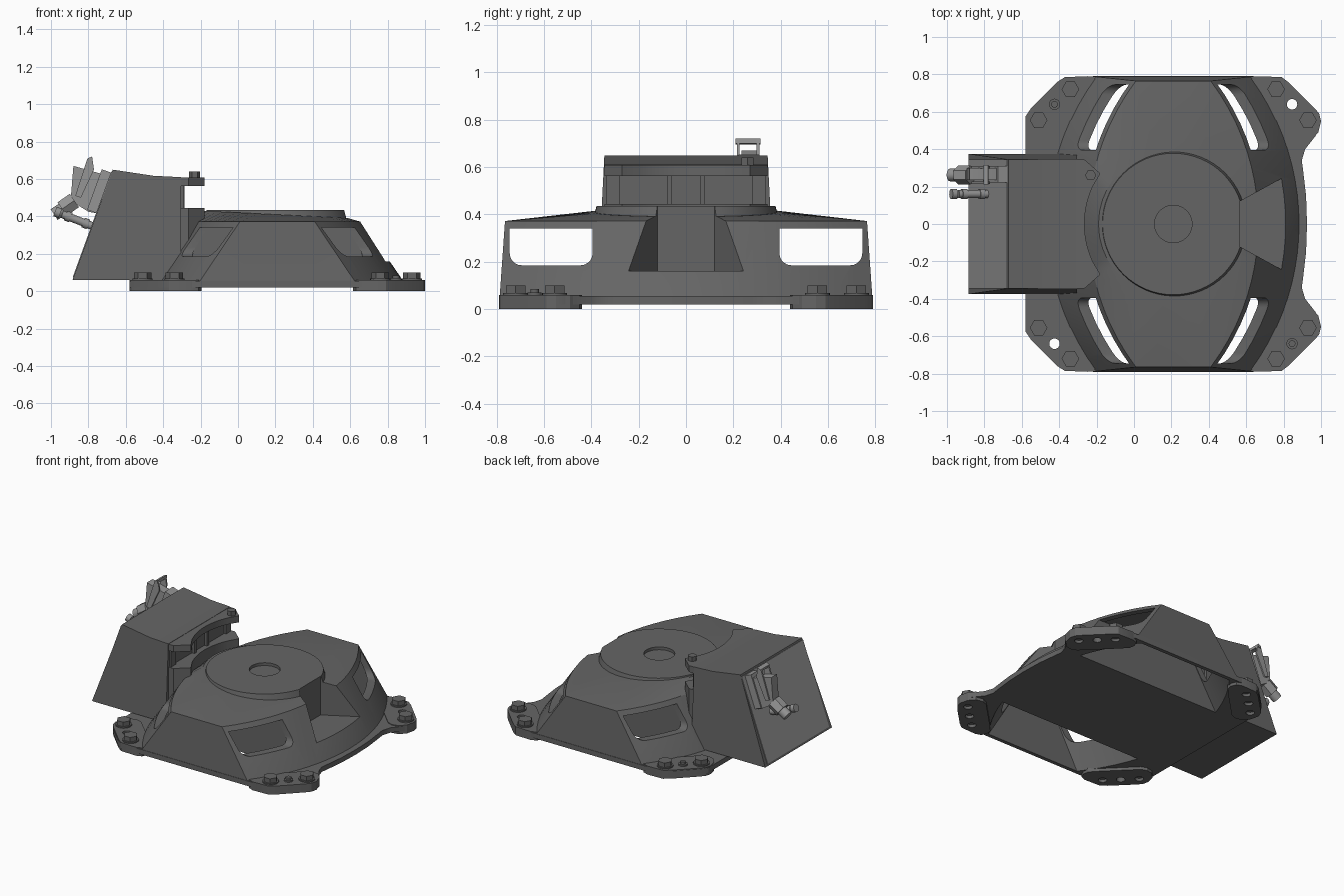
import bpy, bmesh, math
from mathutils import Vector

if "Cube" in bpy.data.objects:
    bpy.data.objects.remove(bpy.data.objects["Cube"])

CX = 0.21          # centre of the housing in x
N = 20             # segments per curved side


def material(name, v):
    m = bpy.data.materials.new(name)
    m.diffuse_color = (v, v, v, 1)
    m.use_nodes = True
    m.node_tree.nodes["Principled BSDF"].inputs["Base Color"].default_value = m.diffuse_color
    return m


DARK, LIGHT = material("dark_grey", 0.13), material("light_grey", 0.3)


def loft(name, loops, mat=DARK):
    """Skin equal-length loops of points and cap both ends."""
    bm = bmesh.new()
    rings = [[bm.verts.new(p) for p in l] for l in loops]
    for a, b in zip(rings, rings[1:]):
        for i in range(len(a)):
            j = (i + 1) % len(a)
            bm.faces.new((a[i], a[j], b[j], b[i]))
    bm.faces.new(rings[0][::-1])
    bm.faces.new(rings[-1])
    bmesh.ops.recalc_face_normals(bm, faces=bm.faces)
    me = bpy.data.meshes.new(name)
    bm.to_mesh(me)
    bm.free()
    me.materials.append(mat)
    ob = bpy.data.objects.new(name, me)
    bpy.context.collection.objects.link(ob)
    return ob


def prism(name, pts, z0, z1, mat=DARK):
    return loft(name, [[(x, y, z) for x, y in pts] for z in (z0, z1)], mat)


def slab(name, pts, y0, y1, mat=DARK):
    return loft(name, [[(x, y, z) for x, z in pts] for y in (y0, y1)], mat)


def rod(name, a, b, r, n=24, mat=DARK, r2=None):
    a, b = Vector(a), Vector(b)
    q = (b - a).to_track_quat('Z', 'Y')
    ring = lambda c, rad: [c + q @ Vector((rad * math.cos(t * math.tau / n),
                                           rad * math.sin(t * math.tau / n), 0)) for t in range(n)]
    return loft(name, [ring(a, r), ring(b, r2 or r)], mat)


def cut(ob, cutters, keep=False):
    """Subtract the cutters, then delete them unless they are needed again."""
    bpy.context.view_layer.objects.active = ob
    for c in cutters:
        m = ob.modifiers.new("cut", 'BOOLEAN')
        m.operation, m.solver, m.object = 'DIFFERENCE', 'EXACT', c
        bpy.ops.object.modifier_apply(modifier=m.name)
        if not keep:
            bpy.data.objects.remove(c)


def lens(hx, corner, hy):
    """Outline with two bulged sides (x) and two flat sides (y)."""
    sag = hx - corner
    R = (hy * hy + sag * sag) / (2 * sag)
    side = []
    for i in range(N + 1):
        y = -hy + 2 * hy * i / N
        side.append((hx - R + math.sqrt(R * R - y * y), y))
    half = side + [(corner * t, hy) for t in (0.5, 0, -0.5)]
    return [(CX + x, y) for x, y in half] + [(CX - x, -y) for x, y in half]


def at(pts, z):
    return [(x, y, z) for x, y in pts]


# housing with the shallow cone on top
top = lens(0.455, 0.20, 0.765)
crown = []
for x, y in top:
    a = math.atan2(y, x - CX)
    px = CX + 0.40 * math.cos(a)
    crown.append((px, 0.40 * math.sin(a), 0.41 - 0.05 * (px - CX)))
housing = loft("housing", [at(lens(0.69, 0.43, 0.79), 0.02), at(lens(0.67, 0.41, 0.787), 0.06),
                           at(top, 0.372), crown])
# two channels open below, either side of the solid centre
cavity = loft("cavity_cutter", [at(lens(0.655, 0.395, 0.765), -0.02), at(lens(0.435, 0.18, 0.75), 0.345)])
cut(cavity, [prism("centre_block", [(-1, -0.39), (2, -0.39), (2, 0.39), (-1, 0.39)], -0.5, 1)])
cut(housing, [cavity], keep=True)


def pocket_shape(name):
    return prism(name, [(0.565, -0.12), (0.81, -0.255), (1.1, -0.41),
                        (1.1, 0.41), (0.81, 0.255), (0.565, 0.12)], 0.16, 0.6)


# base flange
edge = [(0.925, 0), (0.92, 0.15), (0.905, 0.28), (0.897, 0.34), (0.915, 0.40), (0.97, 0.47), (0.99, 0.51),
        (1.0, 0.55), (0.99, 0.59), (0.965, 0.62), (0.83, 0.755), (0.79, 0.785), (0.62, 0.79),
        (-0.2, 0.79), (-0.37, 0.785), (-0.41, 0.76), (-0.55, 0.62), (-0.58, 0.575)]
flange = prism("base_flange", edge + [(x, -y) for x, y in edge[:0:-1]], 0.02, 0.055)
cut(flange, [cavity])

# pocket and side windows
cut(housing, [pocket_shape("pocket_cutter")])
for s in (1, -1):
    pts = [(0.395, 0.34), (0.745, 0.34)]
    for cy, a0 in ((0.695, 0), (0.445, -90)):
        for k in range(6):
            a = math.radians(a0 - 18 * k)
            pts.append((cy + 0.05 * math.cos(a), 0.235 + 0.05 * math.sin(a)))
    cut(housing, [loft("window_cutter", [[(x, s * y, z) for y, z in pts] for x in (-0.8, 1.2)])])

# top disc with centre recess
disc = rod("top_disc", (CX, 0, 0.375), (CX, 0, 0.435), 0.395, 64, r2=0.378)
cut(disc, [rod("recess_cutter", (CX, 0, 0.415), (CX, 0, 0.5), 0.1, 40), pocket_shape("disc_pocket_cutter")])

# feet, bolts, dowel screws and open holes
PAD = [(0.42, 0.775), (0.46, 0.79), (0.58, 0.785), (0.62, 0.755), (0.755, 0.62), (0.78, 0.59), (0.79, 0.55),
       (0.775, 0.49), (0.74, 0.45), (0.69, 0.44), (0.65, 0.455), (0.45, 0.655), (0.41, 0.70), (0.405, 0.74)]
for sx in (1, -1):
    for sy in (1, -1):
        P = lambda x, y: (CX + sx * x, sy * y)
        foot = prism("foot", [P(*p) for p in PAD], 0, 0.06)
        for x, y in ((0.55, 0.72), (0.72, 0.555)):
            bx, by = P(x, y)
            rod("bolt_washer", (bx, by, 0.055), (bx, by, 0.068), 0.053)
            rod("bolt_head", (bx, by, 0.065), (bx, by, 0.1), 0.047, 6)
            cut(foot, [rod("bolt_hole_cutter", (bx, by, -0.02), (bx, by, 0.02), 0.028)])
        hx, hy = P(0.635, 0.64)
        if sx == sy:
            hole = rod("hole_cutter", (hx, hy, -0.1), (hx, hy, 0.2), 0.028)
            cut(foot, [hole], keep=True)
            cut(flange, [hole])
        else:
            rod("dowel_screw", (hx, hy, 0.05), (hx, hy, 0.07), 0.03)
            rod("dowel_tip", (hx, hy, 0.07), (hx, hy, 0.085), 0.018)
            cut(foot, [rod("dowel_hole_cutter", (hx, hy, -0.02), (hx, hy, 0.02), 0.028)])

# connection box at the back, narrowing slightly upwards
BOX = [(-0.885, 0.06), (-0.67, 0.65), (-0.45, 0.617), (-0.305, 0.61), (-0.305, 0.06)]
loft("connection_box", [[(x, s * (0.375 - 0.03 * (z - 0.06) / 0.59), z) for x, z in BOX] for s in (-1, 1)])
d, n = Vector((0.342, 0.940)), Vector((-0.940, 0.342))
F = lambda s, o: tuple(Vector((-0.885, 0.06)) + d * s + n * o)
slab("rear_panel", [F(0.015, -0.01), F(0.615, -0.01), F(0.615, 0.004), F(0.015, 0.004)], -0.345, 0.345, LIGHT)

# upper clamp plate and lower ledge, both hugging the disc
arc = [(CX - math.sqrt(0.475 ** 2 - y * y), y) for y in [0.2 - 0.04 * i for i in range(11)]]
clamp = [(-0.33, 0.345), (-0.265, 0.345), (-0.18, 0.27)] + arc + [(-0.18, -0.27), (-0.265, -0.345), (-0.33, -0.345)]
prism("clamp_plate", clamp, 0.562, 0.608)
prism("lower_ledge", clamp, 0.06, 0.445)
for s in (1, -1):
    prism("clamp_rib", [(-0.31, s * 0.06), (-0.285, s * 0.06), (-0.285, s * 0.08), (-0.31, s * 0.08)], 0.44, 0.57)
    prism("clamp_post", [(-0.31, s * 0.28), (-0.29, s * 0.28), (-0.29, s * 0.335), (-0.31, s * 0.335)], 0.44, 0.57)
rod("clamp_bolt_nut", (-0.232, 0.26, 0.6), (-0.232, 0.26, 0.64), 0.03, 6)

# large plug: hood, base, locking lever, cable gland
slab("plug_hood", [(-0.88, 0.67), (-0.72, 0.625), (-0.68, 0.60), (-0.745, 0.415), (-0.80, 0.425), (-0.895, 0.485)],
     0.235, 0.3, LIGHT)
slab("plug_base", [F(0.38, -0.01), F(0.61, -0.01), F(0.61, 0.055), F(0.38, 0.055)], 0.222, 0.31, LIGHT)
for y in (0.215, 0.298):
    slab("lever_arm", [(-0.805, 0.71), (-0.78, 0.72), (-0.77, 0.65), (-0.84, 0.5), (-0.87, 0.51)],
         y, y + 0.012, LIGHT)
slab("lever_bar", [(-0.804, 0.695), (-0.805, 0.71), (-0.78, 0.72), (-0.778, 0.7)], 0.21, 0.315, LIGHT)
rod("gland_nut", (-0.875, 0.262, 0.485), (-0.94, 0.262, 0.44), 0.05, 6, LIGHT)
rod("gland_collar", (-0.93, 0.262, 0.445), (-0.983, 0.262, 0.41), 0.034, 20, LIGHT)

# small plug
rod("small_plug_body", (-0.77, 0.16, 0.345), (-0.94, 0.16, 0.412), 0.021, 20, LIGHT)
for t in (0.15, 0.62, 0.9):
    x, z = -0.77 - 0.20 * t, 0.345 + 0.079 * t
    rod("small_plug_ring", (x, 0.16, z), (x - 0.028, 0.16, z + 0.011), 0.027, 20, LIGHT)

# smooth curved surfaces, keep edges crisp
bpy.ops.object.select_all(action='SELECT')
bpy.ops.object.shade_smooth_by_angle(angle=math.radians(25))
